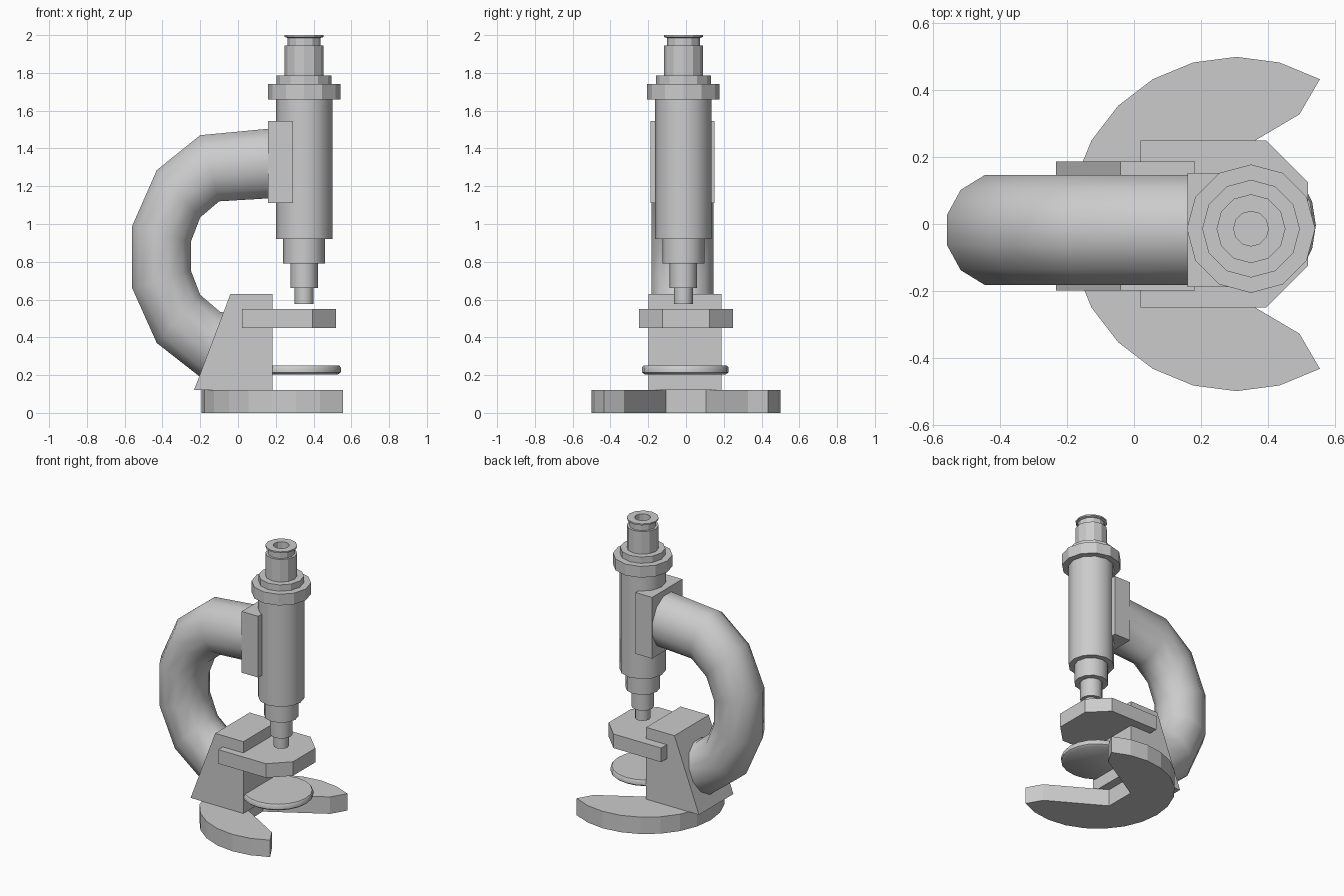
import bpy, bmesh
from math import sin, cos, pi, radians

if "Cube" in bpy.data.objects:
    bpy.data.objects.remove(bpy.data.objects["Cube"])


def finish(name, bm, smooth=None):
    bmesh.ops.recalc_face_normals(bm, faces=bm.faces)
    me = bpy.data.meshes.new(name)
    bm.to_mesh(me)
    bm.free()
    ob = bpy.data.objects.new(name, me)
    bpy.context.collection.objects.link(ob)
    if smooth:
        bpy.ops.object.select_all(action='DESELECT')
        ob.select_set(True)
        bpy.context.view_layer.objects.active = ob
        bpy.ops.object.shade_smooth_by_angle(angle=radians(smooth))
    return ob


def loft(name, rings, smooth=None):
    """Skin a list of equal-length point rings and cap both ends."""
    bm = bmesh.new()
    rows = [[bm.verts.new(p) for p in ring] for ring in rings]
    n = len(rows[0])
    for a, b in zip(rows, rows[1:]):
        for i in range(n):
            j = (i + 1) % n
            bm.faces.new((a[i], a[j], b[j], b[i]))
    bm.faces.new(rows[0])
    bm.faces.new(rows[-1])
    return finish(name, bm, smooth)


def lathe(name, profile, cx, cy, sides=12, smooth=None):
    """Turn (radius, z) points around a vertical axis."""
    return loft(name, [[(cx + r * cos(2 * pi * i / sides), cy + r * sin(2 * pi * i / sides), z)
                        for i in range(sides)] for r, z in profile], smooth)


def slab(name, outline, z0, z1):
    return loft(name, [[(x, y, z) for x, y in outline] for z in (z0, z1)])


def side_slab(name, outline, y0, y1):
    return loft(name, [[(x, y, z) for x, z in outline] for y in (y0, y1)])


# Horseshoe base
outer = [(0.306 + 0.5 * cos(radians(a)), 0.5 * sin(radians(a))) for a in range(60, 301, 15)]
notch = [(0.495, -0.328), (0.12, -0.107), (0.12, 0.107), (0.495, 0.328)]
slab("base", outer + notch, 0, 0.12)

# Tapered pillar carrying the arm
side_slab("pillar", [(-0.233, 0.12), (0.182, 0.12), (0.182, 0.63), (-0.04, 0.63)], -0.199, 0.187)

# Specimen stage with clipped front corners
slab("stage", [(0.02, -0.25), (0.395, -0.25), (0.52, -0.125), (0.52, 0.125),
               (0.395, 0.25), (0.02, 0.25)], 0.45, 0.55)

# Round mirror under the stage
lathe("mirror", [(0.215, 0.204), (0.229, 0.215), (0.229, 0.24), (0.222, 0.25)],
      0.315, -0.004, 20, 50)

# Curved arm: outer and inner edge points of each cross-section
spans = [((0.20, 1.508), (0.20, 1.138)), ((-0.2, 1.47), (-0.1, 1.12)),
         ((-0.43, 1.285), (-0.2, 1.035)), ((-0.56, 0.99), (-0.25, 0.905)),
         ((-0.56, 0.66), (-0.25, 0.755)), ((-0.43, 0.37), (-0.2, 0.625)),
         ((-0.2, 0.19), (-0.095, 0.535)), ((0.05, 0.16), (0.05, 0.51))]
rings = []
for (ox, oz), (ix, iz) in spans:
    ring = []
    for k in range(12):
        a = radians(15 + 30 * k)
        t = cos(a) / cos(radians(15)) / 2
        ring.append(((ox + ix) / 2 + (ox - ix) * t, -0.018 + 0.17 * sin(a),
                     (oz + iz) / 2 + (oz - iz) * t))
    rings.append(ring)
loft("arm", rings, 50)

# Bracket joining arm and tube
side_slab("bracket", [(0.16, 1.11), (0.29, 1.11), (0.29, 1.545), (0.16, 1.545)], -0.188, 0.152)

# Optical column, from objective to eyepiece
CX, CY = 0.35, -0.014
lathe("objective", [(0.05, 0.577), (0.05, 0.66), (0.073, 0.66), (0.073, 0.79),
                    (0.111, 0.79), (0.111, 0.93)], CX, CY, smooth=40)
lathe("main_tube", [(0.149, 0.92), (0.149, 1.67)], CX, CY, smooth=40)
lathe("collar", [(0.192, 1.66), (0.192, 1.74), (0.146, 1.74), (0.146, 1.785)], CX, CY)
lathe("eyepiece", [(0.103, 1.78), (0.103, 1.945), (0.087, 1.945), (0.087, 1.985),
                   (0.103, 1.99), (0.103, 2.0), (0.052, 2.0), (0.052, 1.95)], CX, CY)
